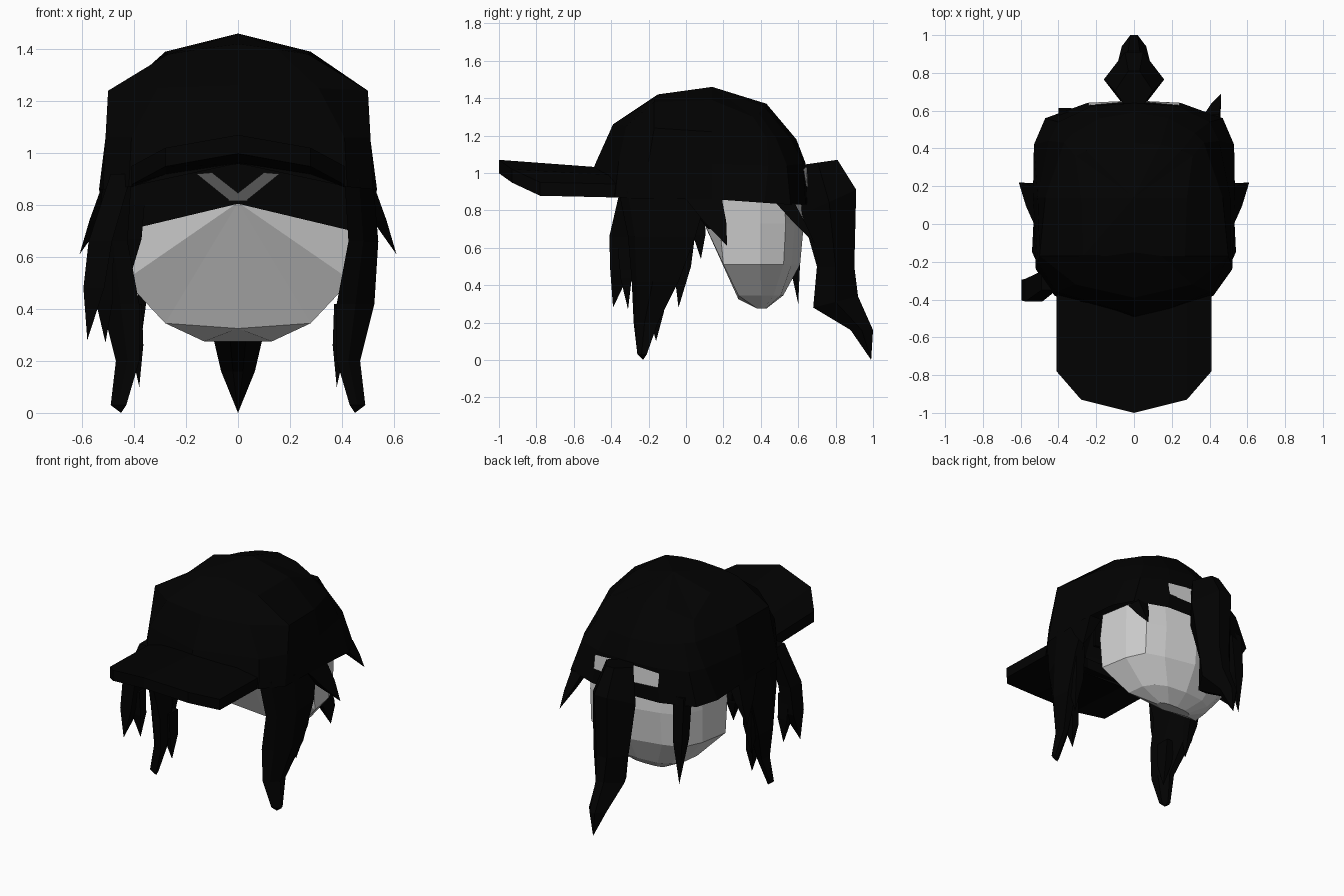
import bpy, bmesh
from math import sin, cos, pi

cube = bpy.data.objects.get("Cube")
if cube:
    bpy.data.objects.remove(cube)


def material(name, rgb):
    m = bpy.data.materials.new(name)
    m.use_nodes = True
    m.diffuse_color = (*rgb, 1)
    bsdf = next(n for n in m.node_tree.nodes if n.type == 'BSDF_PRINCIPLED')
    bsdf.inputs["Base Color"].default_value = (*rgb, 1)
    bsdf.inputs["Roughness"].default_value = 0.9
    return m


BLACK = material("soft_black", (0.0006, 0.0006, 0.0006))
GREY = material("pale_grey", (0.62, 0.62, 0.62))


def finish(name, bm, mat, recalc=True):
    if recalc:
        bmesh.ops.recalc_face_normals(bm, faces=bm.faces)
    me = bpy.data.meshes.new(name)
    bm.to_mesh(me)
    bm.free()
    me.materials.append(mat)
    ob = bpy.data.objects.new(name, me)
    bpy.context.scene.collection.objects.link(ob)


def bridge(bm, a, b, closed=True):
    n = len(a)
    for i in range(n if closed else n - 1):
        j = (i + 1) % n
        bm.faces.new((a[i], a[j], b[j], b[i]))


def fan(bm, ring, point):
    tip = bm.verts.new(point)
    for i in range(len(ring)):
        bm.faces.new((ring[i], ring[(i + 1) % len(ring)], tip))


def loft(name, rings, tip, cap_start=True):
    """Skin a list of point rings and close the end in a point."""
    bm = bmesh.new()
    rows = [[bm.verts.new(p) for p in r] for r in rings]
    if cap_start:
        bm.faces.new(rows[0])
    for a, b in zip(rows, rows[1:]):
        bridge(bm, a, b)
    fan(bm, rows[-1], tip)
    finish(name, bm, BLACK)


def box_ring(x, y, rx, ry, z):
    return [(x - rx, y - ry, z), (x + rx, y - ry, z), (x + rx, y + ry, z), (x - rx, y + ry, z)]


def curved_ring(s, x0, x1, y0, y1, z):
    """Section of a lock that wraps from the inner front to the outer back."""
    d, t = y1 - y0, (x1 - x0) * 0.5
    return [(s * x, y, z) for x, y in ((x0, y0), (x1 - t, y0 + d * 0.1), (x1, y0 + d * 0.45),
                                       (x1 - 0.01, y1), (x1 - t, y1), (x0, y0 + d * 0.5))]


def spike(name, x, y, z, rx, ry, tip, bulge=0.85):
    """Tapered lock of hair with a thick middle."""
    mx, my, mz = [(a + b) / 2 for a, b in zip((x, y, z), tip)]
    loft(name, [box_ring(x, y, rx, ry, z),
                box_ring(mx, my, rx * bulge, ry * bulge, mz)], tip)


# Hollow cap dome: half-rings from front to back, mirrored
halves = [
    [(0, -.52, .96), (.42, -.38, .87), (.52, -.24, .86), (.535, .14, .86),
     (.53, .42, .84), (.47, .56, .83), (.25, .64, .83), (0, .65, .83)],
    [(0, -.48, 1.06), (.41, -.36, 1.06), (.51, -.2, 1.06), (.51, .14, 1.05),
     (.45, .44, 1.04), (.4, .54, 1.04), (.22, .625, 1.05), (0, .64, 1.05)],
    [(0, -.39, 1.26), (.31, -.32, 1.25), (.5, -.17, 1.24), (.47, .14, 1.22),
     (.37, .43, 1.19), (.32, .48, 1.19), (.18, .56, 1.18), (0, .59, 1.18)],
    [(0, -.15, 1.42), (.15, -.17, 1.4), (.27, -.17, 1.38), (.28, .14, 1.39),
     (.31, .36, 1.3), (.25, .39, 1.32), (.14, .42, 1.35), (0, .43, 1.37)]]
loft("cap_dome", [h + [(-x, y, z) for x, y, z in h[-2:0:-1]] for h in halves],
     (0, 0.14, 1.46), False)

# Arched brim: columns of half-outline, mirrored across the centre
bm = bmesh.new()
half = [(0, -1, 1.07, -0.46, 1.03), (0.28, -0.93, 1.02, -0.41, 0.99), (0.41, -0.78, 0.95, -0.34, 0.94)]
cols = [(-x, *r) for x, *r in reversed(half[1:])] + half
rings = []
for x, tip_y, tip_z, root_y, root_z in cols:
    rings.append([bm.verts.new(p) for p in (
        (x, root_y, root_z), (x, tip_y, tip_z),
        (x, tip_y, tip_z - 0.072), (x, root_y, root_z - 0.072))])
for a, b in zip(rings, rings[1:]):
    bridge(bm, a, b)
bm.faces.new(rings[0])
bm.faces.new(rings[-1])
finish("cap_brim", bm, BLACK)

# Grey under-hair: grooved rounded back, fan-shaped front, tapered bottom
bm = bmesh.new()
rows = []
for z, y0, y1, w in [(0.9, 0.2, 0.61, 0.43), (0.73, 0.18, 0.63, 0.435), (0.51, 0.2, 0.61, 0.435),
                     (0.345, 0.28, 0.52, 0.28), (0.275, 0.38, 0.43, 0.13)]:
    arc = []
    for i in range(9):
        a = pi * i / 8
        groove = 0.025 if i % 2 and z > 0.4 else 0
        arc.append(bm.verts.new(((w - groove / 2) * abs(cos(a)) ** 0.7 * (1 if i < 4 else -1),
                                 y0 + (y1 - y0 - groove) * abs(sin(a)) ** 0.7, z)))
    rows.append(arc)
for a, b in zip(rows, rows[1:]):
    bridge(bm, a, b, False)
apex = bm.verts.new((0, 0.06, 0.81))
chin = bm.verts.new((0, 0.28, 0.325))
edge = [r[0] for r in rows[:4]] + [chin] + [r[-1] for r in rows[3::-1]]
for a, b in zip(edge, edge[1:]):
    bm.faces.new((a, b, apex))
bm.faces.new(rows[0] + [apex])
bm.faces.new(rows[4] + [chin])
for k in (0, -1):
    bm.faces.new((rows[3][k], rows[4][k], chin))
finish("under_hair", bm, GREY)

# Dark fringe across the top of the fan
bm = bmesh.new()
outline = [(0, 0.805), (0.44, 0.7), (0.44, 0.9), (0, 1.0), (-0.44, 0.9), (-0.44, 0.7)]
rings = [[bm.verts.new((x, y + abs(x) * 0.2, z)) for x, z in outline] for y in (0.03, 0.05)]
bridge(bm, *rings)
for r in rings:
    bm.faces.new(r)
finish("fringe", bm, BLACK)

# Grey crossing bands, leaning forward under the cap
bm = bmesh.new()
for s in (-1, 1):
    band = [(0.16 * s, 0.92), (0.1 * s, 0.925), (-0.04 * s, 0.815), (0.03 * s, 0.815)]
    bm.faces.new([bm.verts.new((x, 0.02 - (z - 0.81) * 1.6, z)) for x, z in band][::-s])
finish("crossing_bands", bm, GREY, False)

# Rear opening of the cap
bm = bmesh.new()
for s in (-1, 1):
    quad = [(0, 0.654, 0.92), (0.24 * s, 0.642, 0.93), (0.24 * s, 0.628, 1.02), (0, 0.65, 1.04)]
    bm.faces.new([bm.verts.new(p) for p in quad][::-s])
bmesh.ops.reverse_faces(bm, faces=bm.faces)
finish("rear_opening", bm, GREY, False)

# Ponytail: six-sided sections
tail = []
for y0, z0, y1, z1, w in [(0.6, 1.04, 0.81, 1.07, 0.1), (0.62, 0.78, 0.91, 0.91, 0.16),
                          (0.7, 0.5, 0.9, 0.5, 0.13), (0.68, 0.28, 0.92, 0.34, 0.1),
                          (0.88, 0.16, 1.0, 0.16, 0.065)]:
    ym, zm = (y0 + y1) / 2, (z0 + z1) / 2
    h = w * 0.3
    tail.append([(-h, y0, z0), (h, y0, z0), (w, ym, zm), (h, y1, z1), (-h, y1, z1), (-w, ym, zm)])
loft("ponytail", tail, (0, 0.99, 0))

# Side hair, repeated on both sides
for s, side in ((1, "left"), (-1, "right")):
    loft(side + "_long_lock", [
        curved_ring(s, 0.41, 0.52, -0.36, 0.12, 0.9),
        curved_ring(s, 0.425, 0.54, -0.31, 0.05, 0.66),
        curved_ring(s, 0.38, 0.525, -0.29, -0.04, 0.42),
        curved_ring(s, 0.38, 0.47, -0.28, -0.15, 0.2),
        curved_ring(s, 0.43, 0.49, -0.26, -0.21, 0.03)], (s * 0.45, -0.23, 0))
    spike(side + "_inner_lock", s * 0.4, -0.16, 0.42, 0.03, 0.05, (s * 0.38, -0.16, 0.1))
    spike(side + "_rear_lock", s * 0.49, 0.0, 0.72, 0.035, 0.055, (s * 0.46, -0.04, 0.28))
    spike(side + "_ear_tuft", s * 0.48, 0.09, 0.87, 0.045, 0.1, (s * 0.61, 0.22, 0.61), 0.6)

# Single uneven locks
loft("front_tuft", [box_ring(-0.45, -0.3, 0.04, 0.05, 0.92),
                    box_ring(-0.53, -0.35, 0.045, 0.06, 0.66),
                    box_ring(-0.555, -0.35, 0.04, 0.055, 0.48)], (-0.58, -0.39, 0.28))
spike("front_tuft_small", -0.52, -0.33, 0.6, 0.04, 0.035, (-0.51, -0.31, 0.27))
spike("temple_lock", -0.4, 0.06, 0.8, 0.04, 0.04, (-0.41, 0.08, 0.54))
spike("nape_lock", -0.36, 0.55, 0.88, 0.04, 0.045, (-0.37, 0.6, 0.3))
spike("back_tuft", 0.41, 0.53, 0.84, 0.04, 0.05, (0.46, 0.69, 0.62), 0.6)
